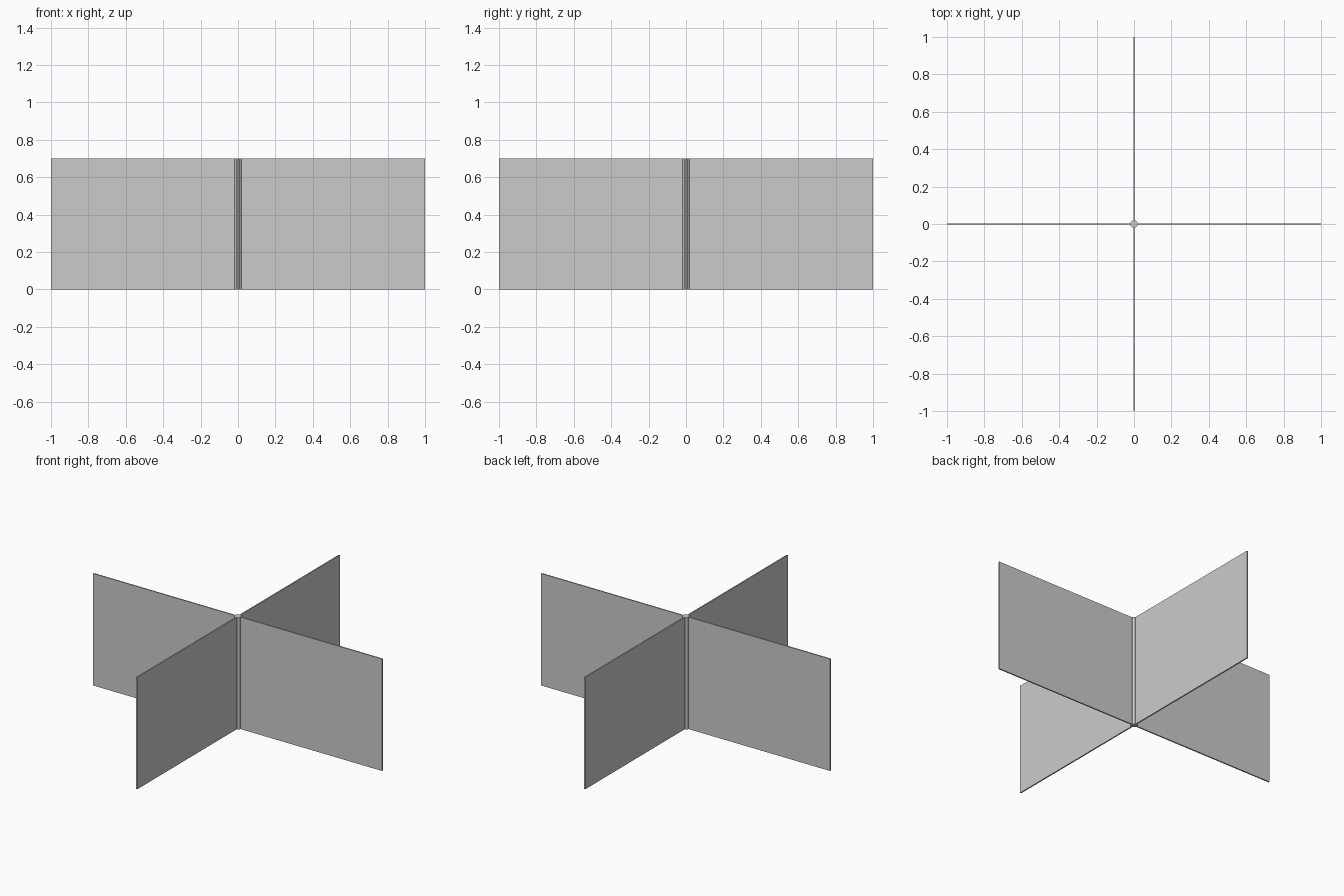
import bpy
from math import radians

if "Cube" in bpy.data.objects:
    bpy.data.objects.remove(bpy.data.objects["Cube"])

HEIGHT = 0.70
THICK = 0.008


def panel(name, angle):
    # thin upright wing running from the post axis outwards
    bpy.ops.mesh.primitive_cube_add(size=1)
    ob = bpy.context.object
    ob.name = name
    for v in ob.data.vertices:
        v.co.x = (v.co.x + 0.5)
        v.co.y *= THICK
        v.co.z = (v.co.z + 0.5) * HEIGHT
    ob.rotation_euler.z = radians(angle)
    return ob


# four crossing wings
for side, angle in (("right", 0), ("back", 90), ("left", 180), ("front", 270)):
    panel(f"{side}_panel", angle)

# slim centre post, corners hidden inside the wings
bpy.ops.mesh.primitive_cylinder_add(vertices=8, radius=0.021, depth=HEIGHT,
                                    location=(0, 0, HEIGHT / 2),
                                    rotation=(0, 0, radians(22.5)))
bpy.context.object.name = "centre_post"
